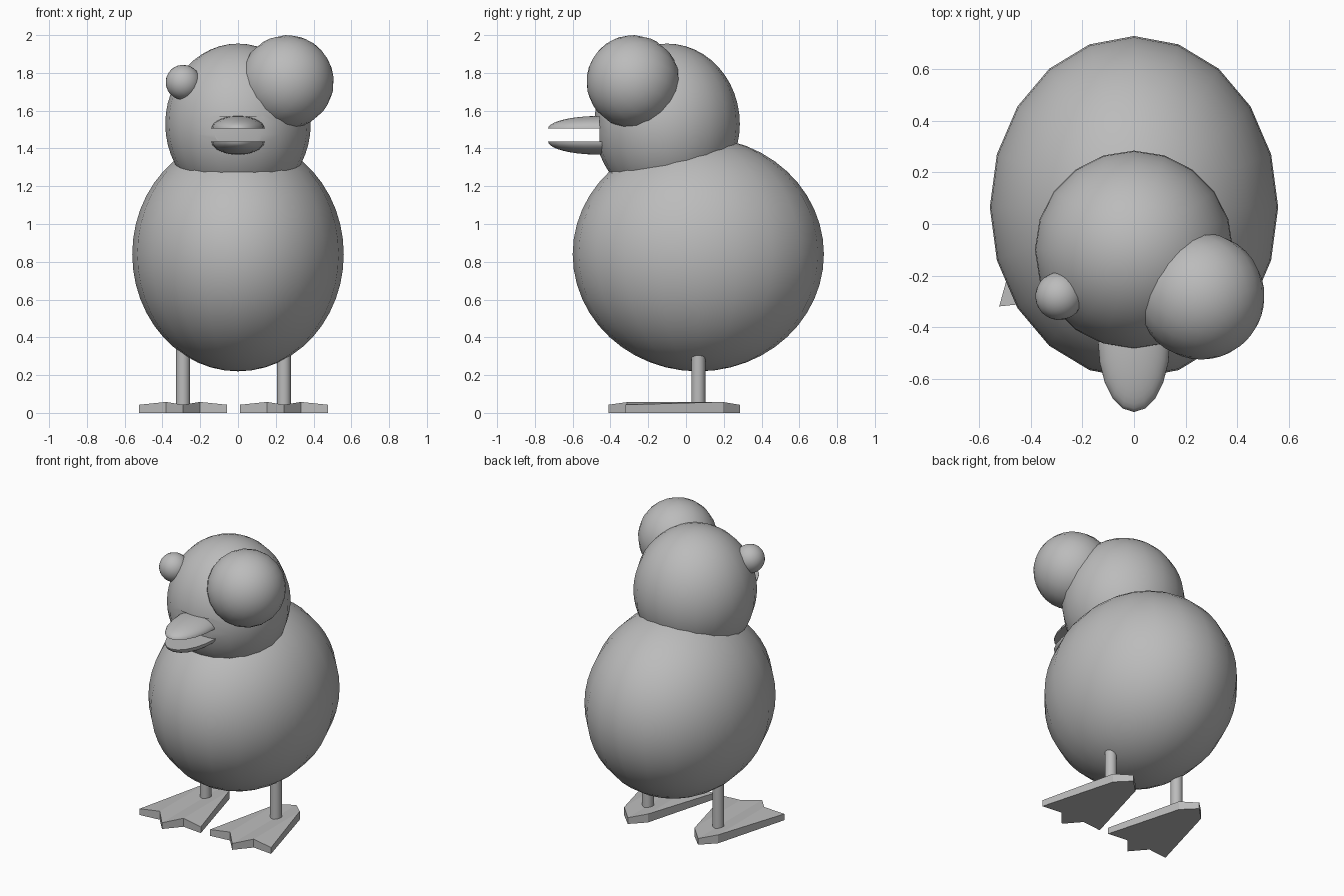
import bpy, bmesh, math
from mathutils import Matrix, Vector

if "Cube" in bpy.data.objects:
    bpy.data.objects.remove(bpy.data.objects["Cube"])

grey = bpy.data.materials.new("plain_grey")
grey.diffuse_color = (0.5, 0.5, 0.5, 1)
grey.use_nodes = True
grey.node_tree.nodes["Principled BSDF"].inputs["Base Color"].default_value = grey.diffuse_color


def add_object(name, bm, smooth=True):
    bmesh.ops.recalc_face_normals(bm, faces=bm.faces)
    mesh = bpy.data.meshes.new(name)
    bm.to_mesh(mesh)
    bm.free()
    mesh.materials.append(grey)
    ob = bpy.data.objects.new(name, mesh)
    bpy.context.collection.objects.link(ob)
    if smooth:
        smooth_object(ob)
    return ob


def smooth_object(ob):
    bpy.ops.object.select_all(action='DESELECT')
    ob.select_set(True)
    bpy.context.view_layer.objects.active = ob
    bpy.ops.object.shade_smooth_by_angle(angle=math.radians(35))


def ellipsoid(name, centre, radii, segs=20, rings=20, aim=None, half=0):
    """Ellipsoid; aim turns the pole, half keeps only the upper (1) or lower (-1) side."""
    bm = bmesh.new()
    bmesh.ops.create_uvsphere(bm, u_segments=segs, v_segments=rings, radius=1)
    # a vertex column faces +y and -y
    turn = Vector(aim).to_track_quat('Z', 'Y').to_matrix().to_4x4() if aim else Matrix()
    bm.transform(Matrix.Translation(centre) @ turn @ Matrix.Diagonal((*radii, 1)))
    if half:
        cut = bmesh.ops.bisect_plane(bm, geom=bm.verts[:] + bm.edges[:] + bm.faces[:], dist=1e-5,
                                     plane_co=centre, plane_no=(0, 0, -half), clear_outer=True)
        bmesh.ops.holes_fill(bm, edges=[e for e in bm.edges if e.is_boundary])
    return add_object(name, bm)


# body and head
ellipsoid("body", (0, 0.065, 0.84), (0.56, 0.665, 0.62), rings=24)
head = ellipsoid("head", (0, -0.10, 1.53), (0.385, 0.385, 0.425), rings=24)

# flat mouth panel shaved off the front of the head
bm = bmesh.new()
bmesh.ops.create_cube(bm, size=1, matrix=Matrix.Translation((0, -0.559, 1.47))
                      @ Matrix.Diagonal((0.6, 0.2, 0.20, 1)))
cutter = add_object("mouth_cutter", bm, smooth=False)
cutter.hide_render = True
cutter.hide_set(True)
mod = head.modifiers.new("mouth_cut", 'BOOLEAN')
mod.operation = 'DIFFERENCE'
mod.solver = 'EXACT'
mod.object = cutter
bpy.context.view_layer.objects.active = head
bpy.ops.object.modifier_apply(modifier=mod.name)
bpy.data.objects.remove(cutter, do_unlink=True)
smooth_object(head)

# one big and one small eye
ellipsoid("big_eye", (0.26, -0.28, 1.753), (0.247,) * 3, 20, 16, aim=(0.6, -0.6, 0.4))
ellipsoid("small_eye", (-0.29, -0.28, 1.75), (0.093,) * 3, 20, 16, aim=(-0.6, -0.6, 0.4))

# open beak
ellipsoid("upper_beak", (0, -0.455, 1.505), (0.14, 0.275, 0.067), half=1)
ellipsoid("lower_beak", (0, -0.455, 1.437), (0.14, 0.275, 0.07), half=-1)


def foot(name, x, y):
    """Webbed foot: three toes, two raised ridges, pointed heel."""
    lo, hi = 0.043, 0.058
    right = [(0, 0.22, lo), (0.09, 0.13, hi), (0.2325, -0.385, lo), (0.09, -0.37, hi), (0, -0.475, lo)]
    ring = right + [(-u, v, z) for u, v, z in right[3:0:-1]]
    bm = bmesh.new()
    top = [bm.verts.new((x + u, y + v, z)) for u, v, z in ring]
    base = [bm.verts.new((x + u, y + v, 0)) for u, v, z in ring]
    for ids in ((0, 1, 3, 4), (1, 2, 3), (0, 4, 5, 7), (5, 6, 7)):
        bm.faces.new([top[i] for i in ids])
    bm.faces.new(base[::-1])
    n = len(ring)
    for i in range(n):
        j = (i + 1) % n
        bm.faces.new((top[i], base[i], base[j], top[j]))
    add_object(name, bm, smooth=False)


# legs and feet
for side, x in (("left", -0.291), ("right", 0.243)):
    bm = bmesh.new()
    bmesh.ops.create_cone(bm, cap_ends=True, segments=20, radius1=0.037, radius2=0.037, depth=0.36,
                          matrix=Matrix.Translation((x, 0.065, 0.20)))
    add_object(side + "_leg", bm)
    foot(side + "_foot", x, 0.065)
